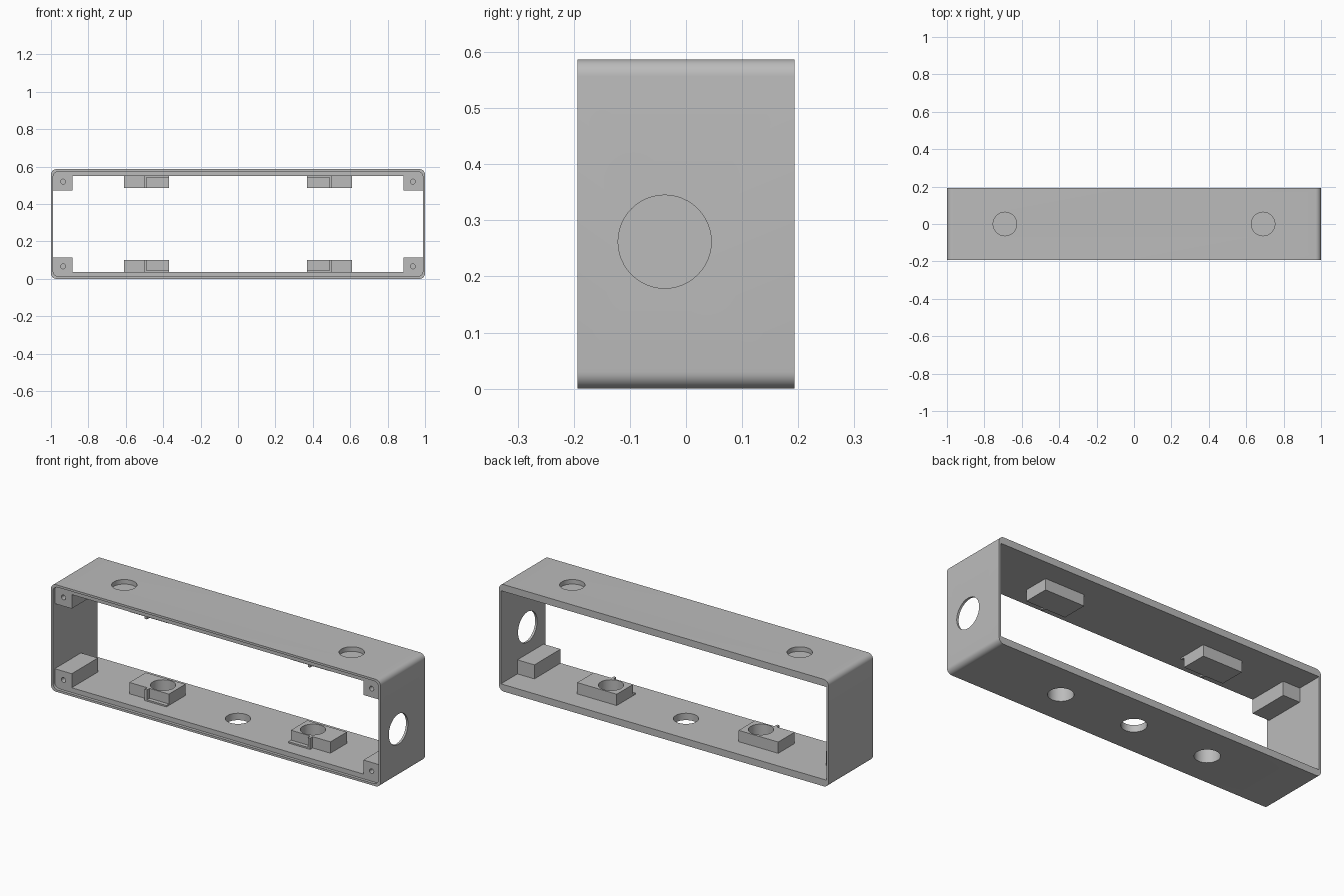
import bpy
import math

if "Cube" in bpy.data.objects:
    bpy.data.objects.remove(bpy.data.objects["Cube"], do_unlink=True)

W, D, H = 1.0, 0.193, 0.587      # half width, half depth, height
SIDE, FLOOR = 0.012, 0.038       # side wall and floor/ceiling thickness

grey = bpy.data.materials.new("plain grey")
grey.use_nodes = True
grey.diffuse_color = (0.5, 0.5, 0.5, 1)
grey.node_tree.nodes["Principled BSDF"].inputs["Base Color"].default_value = (0.5, 0.5, 0.5, 1)


def box(name, x, y, z):
    """Box spanning the given (low, high) ranges."""
    bpy.ops.mesh.primitive_cube_add(size=1)
    ob = bpy.context.object
    ob.name = name
    ob.scale = [b - a for a, b in (x, y, z)]
    ob.location = [(a + b) / 2 for a, b in (x, y, z)]
    bpy.ops.object.transform_apply(location=True, rotation=True, scale=True)
    ob.data.materials.append(grey)
    return ob


def rounded_box(name, x, y, z, radius):
    """Box with its four depth-wise edges rounded."""
    ob = box(name, x, y, z)
    weights = ob.data.attributes.new("bevel_weight_edge", "FLOAT", "EDGE")
    for e in ob.data.edges:
        a, b = (ob.data.vertices[i].co for i in e.vertices)
        weights.data[e.index].value = 1.0 if abs(a.y - b.y) > 1e-4 else 0.0
    bevel = ob.modifiers.new("round", "BEVEL")
    bevel.limit_method = "WEIGHT"
    bevel.width = radius
    bevel.segments = 8
    select(ob)
    bpy.ops.object.modifier_apply(modifier=bevel.name)
    return ob


def drill(radius, depth, centre, axis="Z"):
    """Cylinder cutter along an axis."""
    turn = {"X": (0, math.pi / 2, 0), "Y": (math.pi / 2, 0, 0), "Z": (0, 0, 0)}[axis]
    bpy.ops.mesh.primitive_cylinder_add(vertices=48, radius=radius, depth=depth,
                                        location=centre, rotation=turn)
    ob = bpy.context.object
    ob.name = "cutter"
    ob.data.materials.append(grey)
    return ob


def select(ob):
    bpy.ops.object.select_all(action="DESELECT")
    ob.select_set(True)
    bpy.context.view_layer.objects.active = ob


def cut(ob, *cutters):
    for c in cutters:
        c.hide_render = True
        m = ob.modifiers.new("cut", "BOOLEAN")
        m.operation, m.solver, m.object = "DIFFERENCE", "EXACT", c
        select(ob)
        bpy.ops.object.modifier_apply(modifier=m.name)
        bpy.data.objects.remove(c, do_unlink=True)


def smooth(ob):
    select(ob)
    bpy.ops.object.shade_smooth_by_angle(angle=math.radians(30))


# Open frame with a shallow rounded recess around the front
frame = rounded_box("frame", (-W, W), (-D, D), (0, H), 0.03)
cut(frame,
    box("cutter", (-W + SIDE, W - SIDE), (-1, 1), (FLOOR, H - FLOOR)),
    rounded_box("cutter", (-W + SIDE, W - SIDE), (-1, -D + 0.016), (SIDE, H - SIDE), 0.03))

# Cable hole in one end, and three holes through the floor
HOLE = 0.063
cut(frame, drill(0.083, 0.2, (W, -0.038, 0.262), "X"))
for x in (-0.455, 0, 0.455):
    cut(frame, drill(HOLE, 0.2, (x, 0, 0)))
# Blind sockets in the roof
for x in (-0.69, 0.69):
    cut(frame, drill(HOLE, 0.05, (x, 0, H)))
smooth(frame)

for s, side in ((-1, "right"), (1, "left")):
    def across(a, b):
        return tuple(sorted((s * a, s * b)))

    for top, level in ((False, "lower"), (True, "upper")):
        def up(a, b):
            return (H - b, H - a) if top else (a, b)

        tag = f"{level}_{side}"
        # Corner screw post
        post = box(f"{tag}_screw_post", across(0.885, W - SIDE + 0.002),
                   (-D + 0.016, 0.05), up(FLOOR - 0.002, 0.115))
        cut(post, drill(0.013, 0.16, (s * 0.935, -D, H - 0.067 if top else 0.067), "Y"))
        smooth(post)

        # Mounting block, drilled through on the floor only
        block = box(f"{tag}_mounting_block", across(0.37, 0.61), (-0.07, 0.072),
                    up(FLOOR - 0.001, 0.1))
        if not top:
            cut(block, drill(HOLE, 0.4, (s * 0.455, 0, 0)))
        smooth(block)

        # Thin guide ribs on the front of the block
        box(f"{tag}_upright_rib", across(0.488, 0.502), (-0.092, -0.069), up(FLOOR - 0.001, 0.1))
        box(f"{tag}_flat_rib", across(0.37, 0.49), (-0.092, -0.069), up(FLOOR - 0.001, 0.046))
